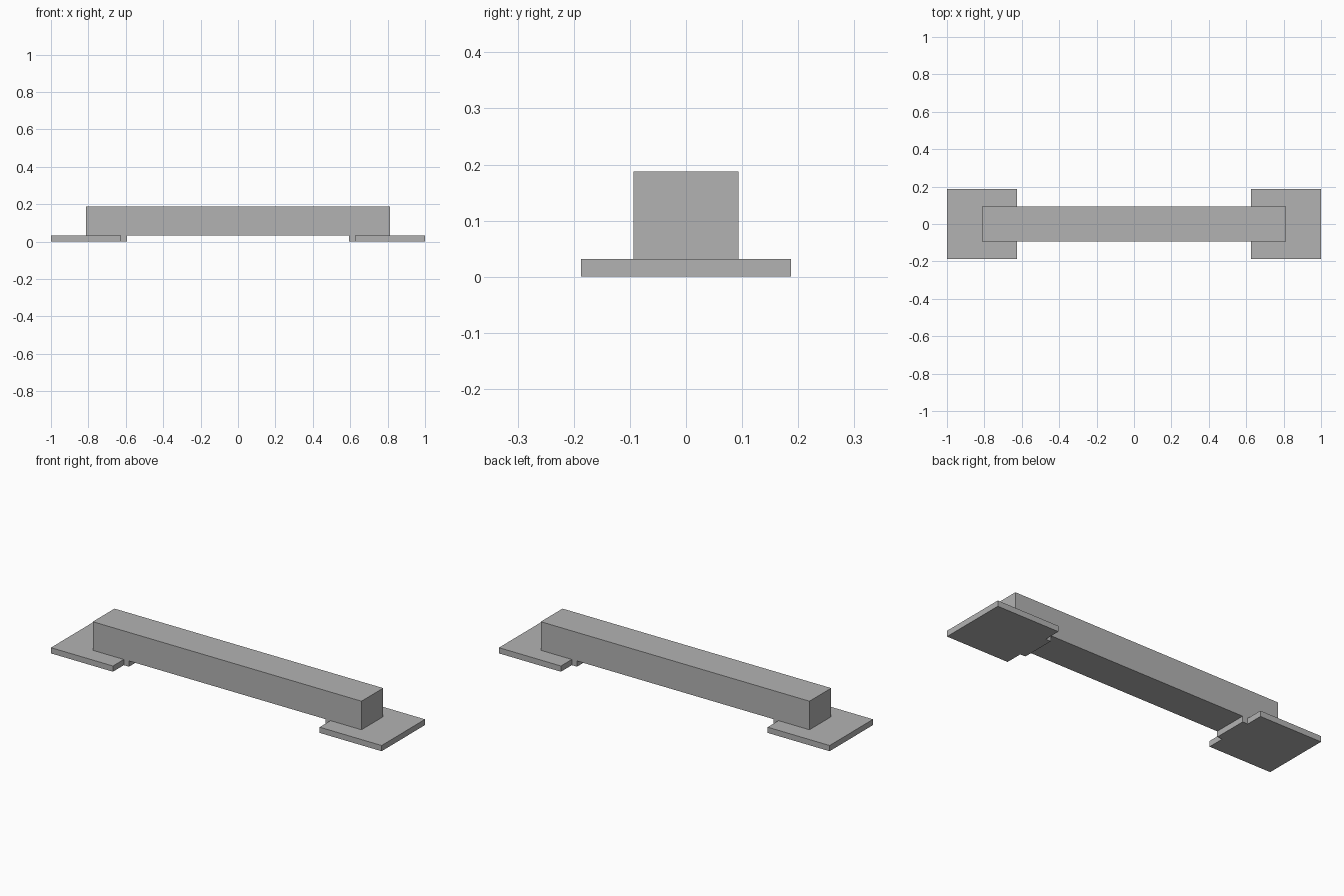
import bpy

# Remove the default object
cube = bpy.data.objects.get("Cube")
if cube:
    bpy.data.objects.remove(cube, do_unlink=True)

# Single flat colour
grey = bpy.data.materials.new("light_grey")
grey.use_nodes = True
colour = (0.45, 0.45, 0.45, 1.0)
grey.diffuse_color = colour
grey.node_tree.nodes["Principled BSDF"].inputs["Base Color"].default_value = colour

U = 1 / 32  # grid unit shared by every part


def box(name, x, y, z):
    """Box from (min, max) ranges given in grid units."""
    ranges = (x, y, z)
    bpy.ops.mesh.primitive_cube_add(size=1)
    obj = bpy.context.object
    obj.name = name
    obj.data.name = name
    centre = [(a + b) / 2 * U for a, b in ranges]
    size = [(b - a) * U for a, b in ranges]
    for v in obj.data.vertices:
        v.co = [c + s * p for c, s, p in zip(centre, size, v.co)]
    obj.data.materials.append(grey)
    return obj


# Long bar resting on the feet
box("bar", (-26, 26), (-3, 3), (1, 6))

# Flat foot plate and inner tab at each end
for side, s in (("left", 1), ("right", -1)):
    box(side + "_foot_plate", sorted((20 * s, 32 * s)), (-6, 6), (0, 1))
    box(side + "_foot_tab", sorted((19 * s, 20 * s)), (-3, 3), (0, 1))
